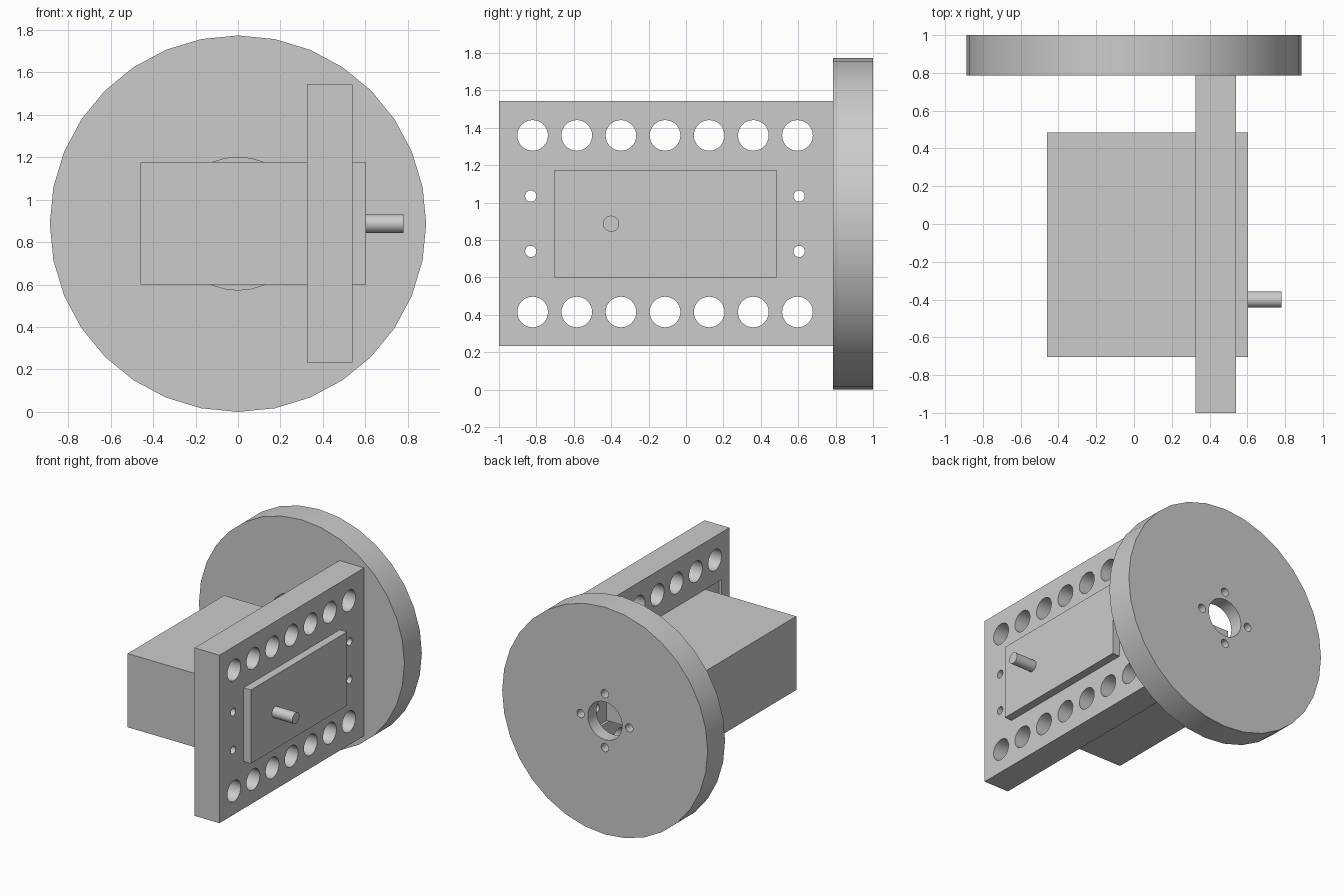
import bpy, bmesh
from math import pi
from mathutils import Matrix, Vector

if "Cube" in bpy.data.objects:
    bpy.data.objects.remove(bpy.data.objects["Cube"], do_unlink=True)

GREY = (0.6, 0.6, 0.6, 1)
grey = bpy.data.materials.new("plain grey")
grey.use_nodes = True
grey.diffuse_color = GREY
grey.node_tree.nodes["Principled BSDF"].inputs["Base Color"].default_value = GREY


def add_box(bm, lo, hi):
    lo, hi = Vector(lo), Vector(hi)
    bmesh.ops.create_cube(bm, size=1, matrix=Matrix.Translation((lo + hi) / 2)
                          @ Matrix.Diagonal((*(hi - lo), 1)))


def add_rod(bm, axis, start, end, a, b, radius, sides=32):
    """Cylinder along x (a, b = y, z) or along y (a, b = x, z)."""
    mid = (start + end) / 2
    if axis == "X":
        place = Matrix.Translation((mid, a, b)) @ Matrix.Rotation(pi / 2, 4, "Y")
    else:
        place = Matrix.Translation((a, mid, b)) @ Matrix.Rotation(pi / 2, 4, "X")
    bmesh.ops.create_cone(bm, cap_ends=True, segments=sides, radius1=radius,
                          radius2=radius, depth=end - start, matrix=place)


def make(name, bm):
    mesh = bpy.data.meshes.new(name)
    bm.to_mesh(mesh)
    bm.free()
    mesh.materials.append(grey)
    obj = bpy.data.objects.new(name, mesh)
    bpy.context.collection.objects.link(obj)
    return obj


def cut(obj, bm):
    cutter = make("cutter", bm)
    cutter.hide_render = True
    mod = obj.modifiers.new("cut", "BOOLEAN")
    mod.operation, mod.solver, mod.object = "DIFFERENCE", "EXACT", cutter
    graph = bpy.context.evaluated_depsgraph_get()
    mesh = bpy.data.meshes.new_from_object(obj.evaluated_get(graph))
    obj.modifiers.clear()
    obj.data = mesh
    bpy.data.objects.remove(cutter, do_unlink=True)


MID = 0.887                      # height of the wheel axis and motor
INNER, OUTER = 0.325, 0.54       # mounting plate faces
MOTOR_LOW, MOTOR_TOP = 0.6, 1.175


def screw_holes(bm):
    for y in (-0.83, 0.605):
        for side in (-1, 1):
            add_rod(bm, "X", 0.2, 0.7, y, MID + side * 0.148, 0.03)


# Mounting plate with two rows of large holes and four screw holes
bm = bmesh.new()
add_box(bm, (INNER, -1, 0.232), (OUTER, 0.785, 1.543))
plate = make("mounting_plate", bm)
bm = bmesh.new()
for i in range(7):
    for side in (-1, 1):
        add_rod(bm, "X", 0.2, 0.7, -0.82 + i * 0.236, MID + side * 0.472, 0.082)
screw_holes(bm)
cut(plate, bm)

# Shallow pocket for the motor ears on the inner face
bm = bmesh.new()
add_box(bm, (0.2, -0.9, MOTOR_LOW), (0.42, 0.68, MOTOR_TOP))
cut(plate, bm)

# Motor body, its ears inside the pocket and the output shaft
bm = bmesh.new()
add_box(bm, (-0.46, -0.703, MOTOR_LOW), (0.603, 0.485, MOTOR_TOP))
body = make("motor_body", bm)
bm = bmesh.new()
add_box(bm, (0.345, -0.899, MOTOR_LOW + 0.001), (0.419, 0.679, MOTOR_TOP - 0.001))
ears = make("motor_ears", bm)
bm = bmesh.new()
screw_holes(bm)
cut(ears, bm)
bm = bmesh.new()
add_rod(bm, "X", 0.59, 0.78, -0.4, MID, 0.043)
shaft = make("output_shaft", bm)

# Wheel with a round recess facing the motor, a centre bore and four bolt holes
bm = bmesh.new()
add_rod(bm, "Y", 0.785, 1, 0, MID, MID)
wheel = make("wheel", bm)
bm = bmesh.new()
add_rod(bm, "Y", 0.7, 0.895, 0, MID, 0.313)
cut(wheel, bm)
bm = bmesh.new()
add_rod(bm, "Y", 0.7, 1.1, 0, MID, 0.148)
for dx, dz in ((1, 0), (-1, 0), (0, 1), (0, -1)):
    add_rod(bm, "Y", 0.7, 1.1, dx * 0.21, MID + dz * 0.21, 0.032)
cut(wheel, bm)

# Smooth round walls, sharp edges
bpy.ops.object.select_all(action="DESELECT")
for obj in (plate, body, ears, shaft, wheel):
    obj.select_set(True)
bpy.context.view_layer.objects.active = wheel
bpy.ops.object.shade_smooth_by_angle(angle=pi / 6)
